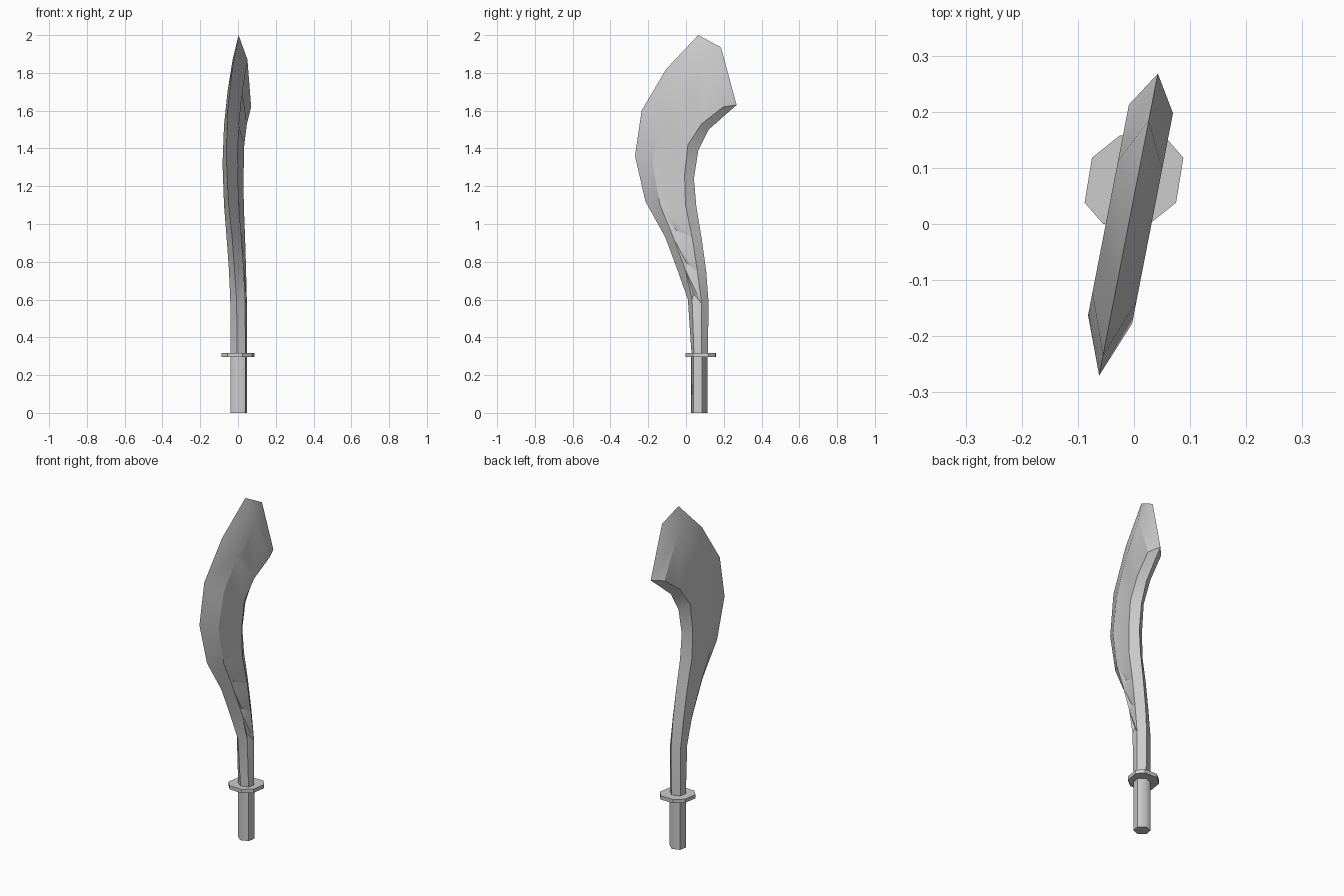
import bpy, bmesh, math
from mathutils import Vector

if "Cube" in bpy.data.objects:
    bpy.data.objects.remove(bpy.data.objects["Cube"])

steel = bpy.data.materials.new("light_grey")
steel.use_nodes = True
steel.diffuse_color = (0.6, 0.6, 0.6, 1)
steel.node_tree.nodes["Principled BSDF"].inputs["Base Color"].default_value = (0.6, 0.6, 0.6, 1)

# The sword lies in an upright plane turned slightly about z
TURN = math.radians(11)
ACROSS = Vector((math.cos(TURN), -math.sin(TURN), 0))
ALONG = Vector((math.sin(TURN), math.cos(TURN), 0))
ORIGIN = Vector((0.004, 0.07, 0))
HALF = 0.04


def place(y, z, v=0.0):
    """Point at depth y and height z, shifted v across the blade."""
    return ORIGIN + ALONG * ((y - 0.07) / math.cos(TURN)) + ACROSS * v + Vector((0, 0, z))


def finish(name, bm, angle):
    bmesh.ops.recalc_face_normals(bm, faces=bm.faces[:])
    mesh = bpy.data.meshes.new(name)
    bm.to_mesh(mesh)
    bm.free()
    mesh.materials.append(steel)
    obj = bpy.data.objects.new(name, mesh)
    bpy.context.collection.objects.link(obj)
    bpy.ops.object.select_all(action='DESELECT')
    obj.select_set(True)
    bpy.context.view_layer.objects.active = obj
    bpy.ops.object.shade_smooth_by_angle(angle=math.radians(angle))


def prism(name, outline, z0, z1, angle):
    bm = bmesh.new()
    face = bm.faces.new([bm.verts.new((p.x, p.y, z0)) for p in outline])
    top = bmesh.ops.extrude_face_region(bm, geom=[face])["geom"]
    bmesh.ops.translate(bm, vec=(0, 0, z1 - z0),
                        verts=[g for g in top if isinstance(g, bmesh.types.BMVert)])
    finish(name, bm, angle)


# Handle: six-sided grip
grip = [(0, -0.045), (HALF, -0.022), (HALF, 0.022), (0, 0.045), (-HALF, 0.022), (-HALF, -0.022)]
prism("handle", [ORIGIN + ACROSS * v + ALONG * u for v, u in grip], 0, 0.31, 60)

# Guard: eight-sided plate, half an outline repeated by a half turn
half_guard = [Vector(p) for p in ((0.088, 0.04), (0.055, 0.078), (-0.025, 0.08), (-0.075, 0.04))]
guard = half_guard + [-p for p in half_guard]
prism("guard", [p + Vector((0, 0.078)) for p in guard], 0.295, 0.317, 30)

# Blade: cutting edge, front ridge, back ridge and spine, from guard to tip
edge = [(.03, .3), (.01, .6), (-.05, .77), (-.11, .93), (-.215, 1.12),
        (-.27, 1.36), (-.235, 1.6), (-.105, 1.82), (.065, 2)]
ridge = [(.05, .3), (.04, .6), (.003, .76), (-.06, .93), (-.13, 1.1),
         (-.17, 1.32), (-.13, 1.52), (-.035, 1.7), (.105, 1.87)]
back = [(.09, .3), (.09, .58), (.068, .75), (.04, .93), (.005, 1.1),
        (0, 1.26), (.018, 1.42), (.09, 1.53), (.205, 1.62)]
spine = [(.115, .3), (.12, .58), (.107, .75), (.082, .93), (.055, 1.09),
         (.042, 1.24), (.065, 1.39), (.12, 1.5), (.268, 1.63)]

bm = bmesh.new()


def row(points, v=0.0):
    return [bm.verts.new(place(y, z, v)) for y, z in points]


E, S = row(edge), row(spine)
shoulder = bm.verts.new(place(.185, 1.935))
base = {}
for side in (1, -1):
    R, B = row(ridge, side * HALF), row(back, side * HALF)
    base[side] = (R[0], B[0])
    for i in range(len(E) - 1):
        bm.faces.new((E[i], E[i + 1], R[i + 1], R[i]))
        bm.faces.new((B[i], B[i + 1], S[i + 1], S[i]))
        bm.faces.new((R[i + 1], B[i + 1], B[i]))
        if side > 0 and i > 0:
            # Chipped facets on the left flat
            dent = bm.verts.new(R[i].co * 0.5 + R[i + 1].co * 0.22 + B[i].co * 0.28
                                - ACROSS * 0.012)
            tri = (R[i], R[i + 1], B[i])
            for k in range(3):
                bm.faces.new((tri[k], tri[(k + 1) % 3], dent))
        else:
            bm.faces.new((R[i], R[i + 1], B[i]))
    # Bevels meeting at the tip
    bm.faces.new((R[-1], B[-1], S[-1]))
    bm.faces.new((R[-1], S[-1], shoulder))
    bm.faces.new((R[-1], shoulder, E[-1]))
bm.faces.new((E[0], base[1][0], base[1][1], S[0], base[-1][1], base[-1][0]))
finish("blade", bm, 30)
